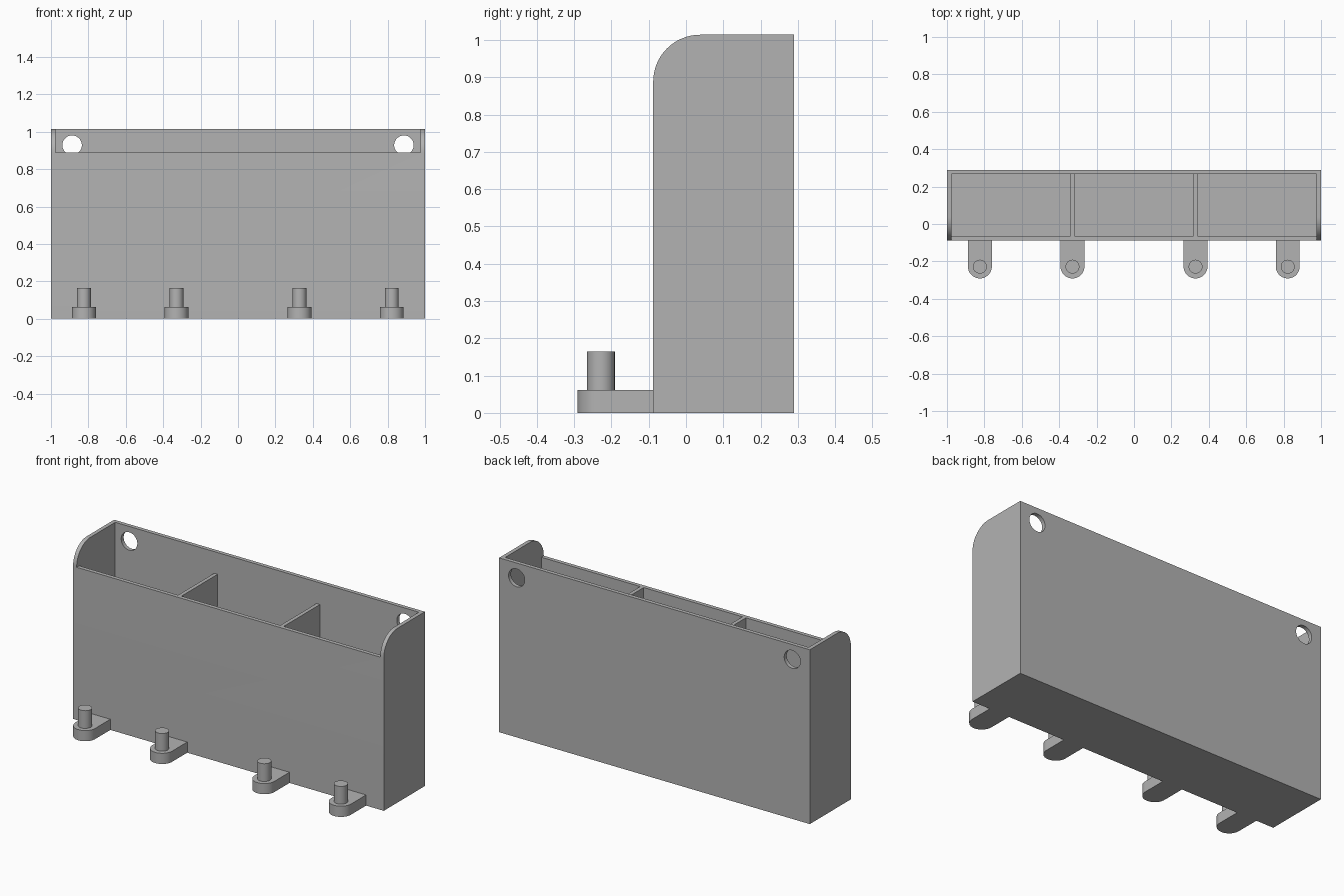
import bpy
import bmesh
from math import sin, cos, pi
from mathutils import Matrix

cube = bpy.data.objects.get("Cube")
if cube:
    bpy.data.objects.remove(cube, do_unlink=True)

grey = bpy.data.materials.new("plain grey")
grey.use_nodes = True
colour = (0.45, 0.45, 0.45, 1)
grey.diffuse_color = colour
grey.node_tree.nodes["Principled BSDF"].inputs["Base Color"].default_value = colour

# Main sizes
HALF, FRONT, BACK = 1.0, -0.088, 0.29
TOP, LIP, WALL, FLOOR = 1.014, 0.888, 0.023, 0.025
DIVIDER_X = 0.329
TAB_R, TAB_Y, TAB_H = 0.064, -0.227, 0.062
PEG_R, PEG_TOP = 0.037, 0.165


def make_object(name, bm):
    bmesh.ops.recalc_face_normals(bm, faces=bm.faces)
    mesh = bpy.data.meshes.new(name)
    bm.to_mesh(mesh)
    bm.free()
    mesh.materials.append(grey)
    obj = bpy.data.objects.new(name, mesh)
    bpy.context.collection.objects.link(obj)
    return obj


def prism(name, points, offset):
    """Extrude a closed 3D outline along an offset."""
    bm = bmesh.new()
    face = bm.faces.new([bm.verts.new(p) for p in points])
    new = bmesh.ops.extrude_face_region(bm, geom=[face])["geom"]
    bmesh.ops.translate(bm, vec=offset,
                        verts=[v for v in new if isinstance(v, bmesh.types.BMVert)])
    return make_object(name, bm)


def box(name, x0, x1, y0, y1, z0, z1):
    return prism(name, [(x0, y0, z0), (x1, y0, z0), (x1, y1, z0), (x0, y1, z0)],
                 (0, 0, z1 - z0))


def cylinder(name, radius, depth, matrix):
    bm = bmesh.new()
    bmesh.ops.create_cone(bm, cap_ends=True, segments=48, radius1=radius,
                          radius2=radius, depth=depth, matrix=matrix)
    return make_object(name, bm)


def activate(obj):
    bpy.ops.object.select_all(action='DESELECT')
    obj.select_set(True)
    bpy.context.view_layer.objects.active = obj


def smooth(obj):
    activate(obj)
    bpy.ops.object.shade_smooth_by_angle(angle=pi / 6)


def cut(obj, cutter):
    cutter.hide_render = True
    mod = obj.modifiers.new("cut", 'BOOLEAN')
    mod.operation, mod.solver, mod.object = 'DIFFERENCE', 'EXACT', cutter
    activate(obj)
    bpy.ops.object.modifier_apply(modifier=mod.name)
    bpy.data.objects.remove(cutter, do_unlink=True)


# Tray: side profile with a rounded upper front corner
r = TOP - LIP
profile = [(-HALF, BACK, 0), (-HALF, BACK, TOP)]
for i in range(17):
    a = pi / 2 * (1 + i / 16)
    profile.append((-HALF, FRONT + r + r * cos(a), LIP + r * sin(a)))
profile.append((-HALF, FRONT, 0))
tray = prism("divided_tray", profile, (2 * HALF, 0, 0))

# Lowered front and divider tops, leaving the cheeks and back standing
inner = HALF - WALL
cut(tray, box("front_cutter", -inner, inner, FRONT - 0.2, BACK - WALL, LIP, TOP + 0.1))

# Three compartments
d = 0.011
for x0, x1 in ((-inner, -DIVIDER_X - d), (-DIVIDER_X + d, DIVIDER_X - d),
               (DIVIDER_X + d, inner)):
    cut(tray, box("pocket_cutter", x0, x1, FRONT + WALL, BACK - WALL, FLOOR, TOP + 0.1))

# Mounting holes through the back wall
for side in (-1, 1):
    place = Matrix.Translation((side * 0.887, BACK, 0.928)) @ Matrix.Rotation(pi / 2, 4, 'X')
    cut(tray, cylinder("hole_cutter", 0.052, 0.2, place))
smooth(tray)

# Round-ended tabs, each carrying an upright peg
for label, x in (("outer_right", -0.824), ("inner_right", -DIVIDER_X),
                 ("inner_left", DIVIDER_X), ("outer_left", 0.822)):
    outline = [(x + TAB_R, FRONT, 0), (x - TAB_R, FRONT, 0)]
    for i in range(25):
        a = pi + pi * i / 24
        outline.append((x + TAB_R * cos(a), TAB_Y + TAB_R * sin(a), 0))
    smooth(prism(label + "_tab", outline, (0, 0, TAB_H)))
    height = PEG_TOP - TAB_H
    place = Matrix.Translation((x, TAB_Y - 0.001, TAB_H + height / 2))
    smooth(cylinder(label + "_peg", PEG_R, height, place))
